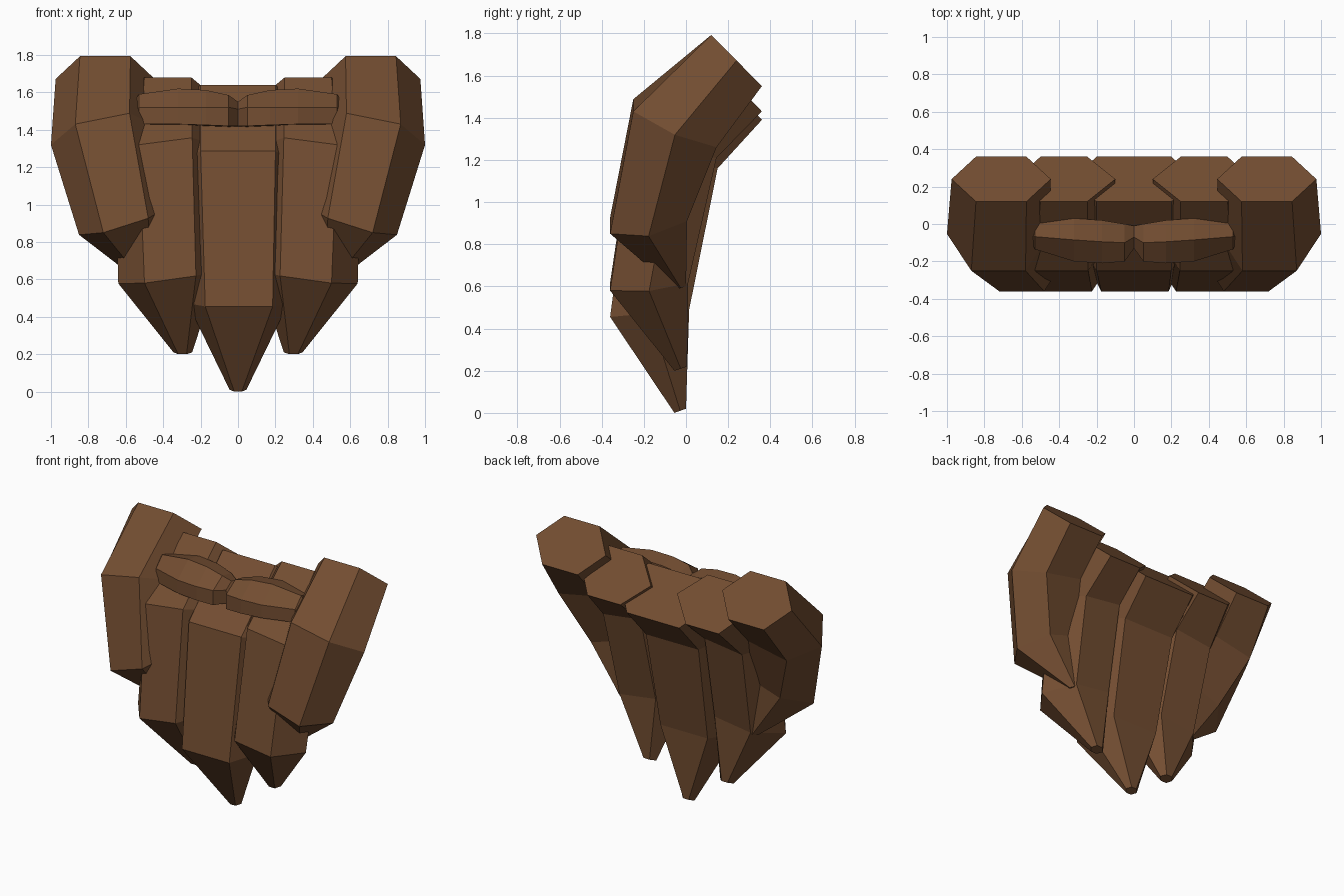
import bpy, bmesh

if "Cube" in bpy.data.objects:
    bpy.data.objects.remove(bpy.data.objects["Cube"])

brown = bpy.data.materials.new("brown_hair")
brown.diffuse_color = (0.172, 0.075, 0.031, 1)
brown.use_nodes = True
brown.node_tree.nodes["Principled BSDF"].inputs["Base Color"].default_value = brown.diffuse_color


def ring(xs, yf, yb, zf, zb, tilt=0.0):
    """Six-sided section: xs = inner point, inner edge, outer edge, outer point."""
    ip, i, o, op = xs
    ym, zm = (yf + yb) / 2, (zf + zb) / 2
    pts = [(i, yf, zf), (o, yf, zf), (op, ym, zm), (o, yb, zb), (i, yb, zb), (ip, ym, zm)]
    return [(x, y, z + tilt * (x - o)) for x, y, z in pts]


def loft(name, rings, mirror=False):
    """Skin a stack of equal rings and cap both ends."""
    bm = bmesh.new()
    loops = [[bm.verts.new(p) for p in r] for r in rings]
    n = len(loops[0])
    for a, b in zip(loops, loops[1:]):
        for k in range(n):
            j = (k + 1) % n
            bm.faces.new((a[k], a[j], b[j], b[k]))
    bm.faces.new(loops[0])
    bm.faces.new(loops[-1][::-1])
    bmesh.ops.recalc_face_normals(bm, faces=bm.faces[:])
    me = bpy.data.meshes.new(name)
    bm.to_mesh(me)
    bm.free()
    me.materials.append(brown)
    ob = bpy.data.objects.new(name, me)
    bpy.context.collection.objects.link(ob)
    if mirror:
        ob.modifiers.new("mirror", 'MIRROR').use_mirror_merge = False
    return ob


# Centre lock: top, bend, widest low section, tip
loft("centre_lock", [
    ring((-0.33, -0.2, 0.2, 0.33), 0.12, 0.36, 1.64, 1.39),
    ring((-0.33, -0.2, 0.2, 0.33), -0.25, 0.15, 1.285, 1.16),
    ring((-0.27, -0.175, 0.185, 0.27), -0.36, 0.015, 0.455, 0.49),
    ring((-0.045, -0.02, 0.02, 0.045), -0.055, 0.0, 0.0, 0.02),
])

# Locks either side of the centre
loft("middle_locks", [
    ring((0.1, 0.25, 0.5, 0.63), 0.12, 0.36, 1.68, 1.43),
    ring((0.12, 0.245, 0.53, 0.66), -0.25, 0.145, 1.32, 1.21, -0.13),
    ring((0.1, 0.225, 0.5, 0.64), -0.36, 0.01, 0.58, 0.615, -0.14),
    ring((0.245, 0.275, 0.32, 0.345), -0.055, 0.005, 0.2, 0.22),
], True)

# Short thick outer locks
loft("outer_locks", [
    ring((0.445, 0.575, 0.845, 0.975), 0.12, 0.36, 1.793, 1.55),
    ring((0.45, 0.58, 0.87, 1.0), -0.25, 0.145, 1.43, 1.26, -0.2),
    ring((0.36, 0.48, 0.72, 0.85), -0.36, 0.005, 0.85, 0.91, -0.32),
    ring((0.45, 0.475, 0.505, 0.53), -0.05, 0.0, 0.585, 0.6),
], True)


def section(x, yf, yb, top, mid, low):
    """Moustache section, thickest at its front ridge."""
    yt = (yf + yb) / 2
    return [(x, yf, mid), (x, yt, top), (x, yb, top - 0.02),
            (x, yb, mid), (x, yt, low - 0.005), (x, yf, low)]


# Moustache halves, pinched at the middle and the ends
loft("moustache", [
    section(0.0, -0.13, -0.01, 1.55, 1.51, 1.42),
    section(0.05, -0.2, 0.0, 1.585, 1.52, 1.42),
    section(0.17, -0.21, 0.02, 1.612, 1.52, 1.425),
    section(0.32, -0.2, 0.03, 1.62, 1.52, 1.43),
    section(0.53, -0.135, 0.0, 1.59, 1.52, 1.43),
    section(0.555, -0.09, -0.04, 1.55, 1.515, 1.49),
], True)
